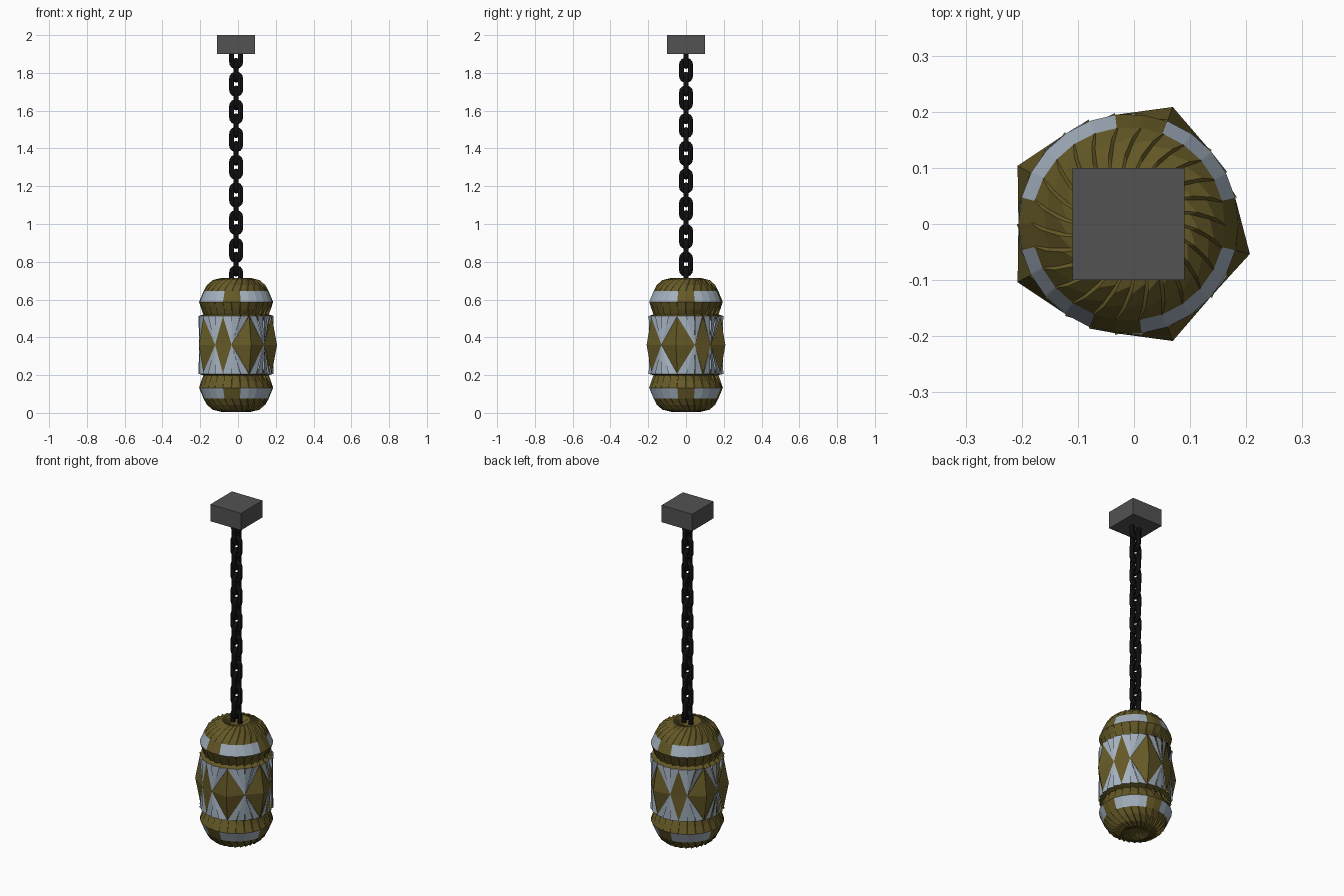
import bpy, bmesh
from math import sin, cos, pi, radians

if "Cube" in bpy.data.objects:
    bpy.data.objects.remove(bpy.data.objects["Cube"])

CX = -0.01            # lantern axis
MID = 0.36            # mirror height of the lantern body
N = 26                # sides of the body
STEP = 2 * pi / N


def material(name, rgb):
    m = bpy.data.materials.new(name)
    m.diffuse_color = (*rgb, 1)
    m.use_nodes = True
    m.node_tree.nodes["Principled BSDF"].inputs["Base Color"].default_value = m.diffuse_color
    return m


GOLD = material("aged_brass", (0.13, 0.10, 0.02))
GLASS = material("pale_glass", (0.37, 0.44, 0.52))
IRON = material("black_iron", (0.008, 0.008, 0.008))
STONE = material("dark_grey", (0.085, 0.085, 0.085))


def finish(bm, name, mats):
    bmesh.ops.recalc_face_normals(bm, faces=bm.faces)
    me = bpy.data.meshes.new(name)
    bm.to_mesh(me)
    bm.free()
    for m in mats:
        me.materials.append(m)
    ob = bpy.data.objects.new(name, me)
    ob.location.x = CX
    bpy.context.collection.objects.link(ob)
    return ob


def polar(bm, r, a, z):
    return bm.verts.new((r * cos(a), r * sin(a), z))


# Domed shells: (radius, height, pleat depth, twist in columns)
PROFILE = [(0.155, 0.49, 0.0, 0), (0.168, 0.525, 0.007, 0), (0.180, 0.55, 0.004, 0),
           (0.196, 0.587, 0, 0), (0.172, 0.645, 0, 0), (0.150, 0.677, 0.005, 0.3),
           (0.118, 0.703, 0.007, 0.7), (0.075, 0.714, 0.004, 1.3), (0.03, 0.700, 0.0, 1.8)]
WHITE = {*range(1, 5), *range(7, 12), *range(14, 18), *range(20, 25)}


def dome(name, flip):
    bm = bmesh.new()
    rings = []
    for r, z, d, tw in PROFILE:
        zz = 2 * MID - z if flip else z
        ring = []
        for k in range(N):
            ring.append(polar(bm, r + d, (k + tw) * STEP, zz))
            ring.append(polar(bm, r - d, (k + tw + 0.94) * STEP, zz))
        rings.append(ring)
    for i in range(len(rings) - 1):
        a, b = rings[i], rings[i + 1]
        for j in range(2 * N):
            j2 = (j + 1) % (2 * N)
            f = bm.faces.new((a[j], a[j2], b[j2], b[j]))
            f.material_index = int(i == 3 and j // 2 in WHITE)
    bm.faces.new(rings[-1])
    finish(bm, name, (GOLD, GLASS))


dome("upper_dome", False)
dome("lower_dome", True)

# Middle band: brass diamonds with fans of glass between them
WIDE = [-1, 5, 11, 15, 21]       # column of each raised diamond
NARROW = [2, 8, 18]              # column of each flat diamond
PINCH_R, PEAK_R, RIM_R = 0.196, 0.223, 0.194
H = 0.153

bm = bmesh.new()


def rim(k, sign, dr=0.0):
    return polar(bm, RIM_R + dr, k * STEP, MID + sign * H)


def waist(k, r=PINCH_R):
    return polar(bm, r, k * STEP, MID)


def tri(*v, mat=0):
    bm.faces.new(v).material_index = mat


diamonds = sorted(WIDE + NARROW)
for s in (1, -1):
    for k in WIDE:
        peak, top = waist(k, PEAK_R), rim(k, s)
        tri(waist(k - 2), peak, top)
        tri(peak, waist(k + 2), top)
    for k in NARROW:
        tri(waist(k - 1), waist(k + 1), rim(k, s))
    for i, k in enumerate(diamonds):
        end = diamonds[(i + 1) % len(diamonds)] + (N if i == len(diamonds) - 1 else 0)
        p = waist(k + (2 if k in WIDE else 1))
        for c in range(k, end):          # pleated glass fan
            tri(p, rim(c, s, 0.005), rim(c + 1, s, -0.005), mat=1)
    for c in range(N):                   # brass lip turning in to the dome
        a, b = rim(c, s, 0.005), rim(c + 1, s, -0.005)
        z = MID + s * (H + 0.012)
        bm.faces.new((a, b, polar(bm, 0.160, (c + 1) * STEP, z), polar(bm, 0.160, c * STEP, z)))
bmesh.ops.remove_doubles(bm, verts=bm.verts, dist=0.0005)
finish(bm, "diamond_band", (GOLD, GLASS))

# Chain: one oval link, repeated with alternate quarter turns
WIRE, BEND, HALF = 0.0135, 0.0235, 0.030


def chain_link():
    bm = bmesh.new()
    rings = []
    for i in range(16):
        t = pi * (i if i < 8 else i - 8) / 7
        up = 1 if i < 8 else -1
        dx, dz = up * cos(t), up * sin(t)
        ring = []
        for j in range(8):
            q = 2 * pi * j / 8
            r = BEND + WIRE * cos(q)
            ring.append(bm.verts.new((r * dx, WIRE * sin(q), up * HALF + r * dz)))
        rings.append(ring)
    for i in range(16):
        a, b = rings[i], rings[(i + 1) % 16]
        for j in range(8):
            bm.faces.new((a[j], a[(j + 1) % 8], b[(j + 1) % 8], b[j]))
    return finish(bm, "chain_link", (IRON,))


first = chain_link()
first.location.z = 1.887
for i in range(1, 17):
    link = first.copy()
    link.name = f"chain_link_{i}"
    link.location.z = 1.887 - 0.0733 * i
    link.rotation_euler.z = radians(90) * (i % 2)
    bpy.context.collection.objects.link(link)

# Ceiling block
bm = bmesh.new()
bmesh.ops.create_cube(bm, size=1)
bmesh.ops.scale(bm, vec=(0.2, 0.2, 0.1), verts=bm.verts)
finish(bm, "ceiling_block", (STONE,)).location.z = 1.95
